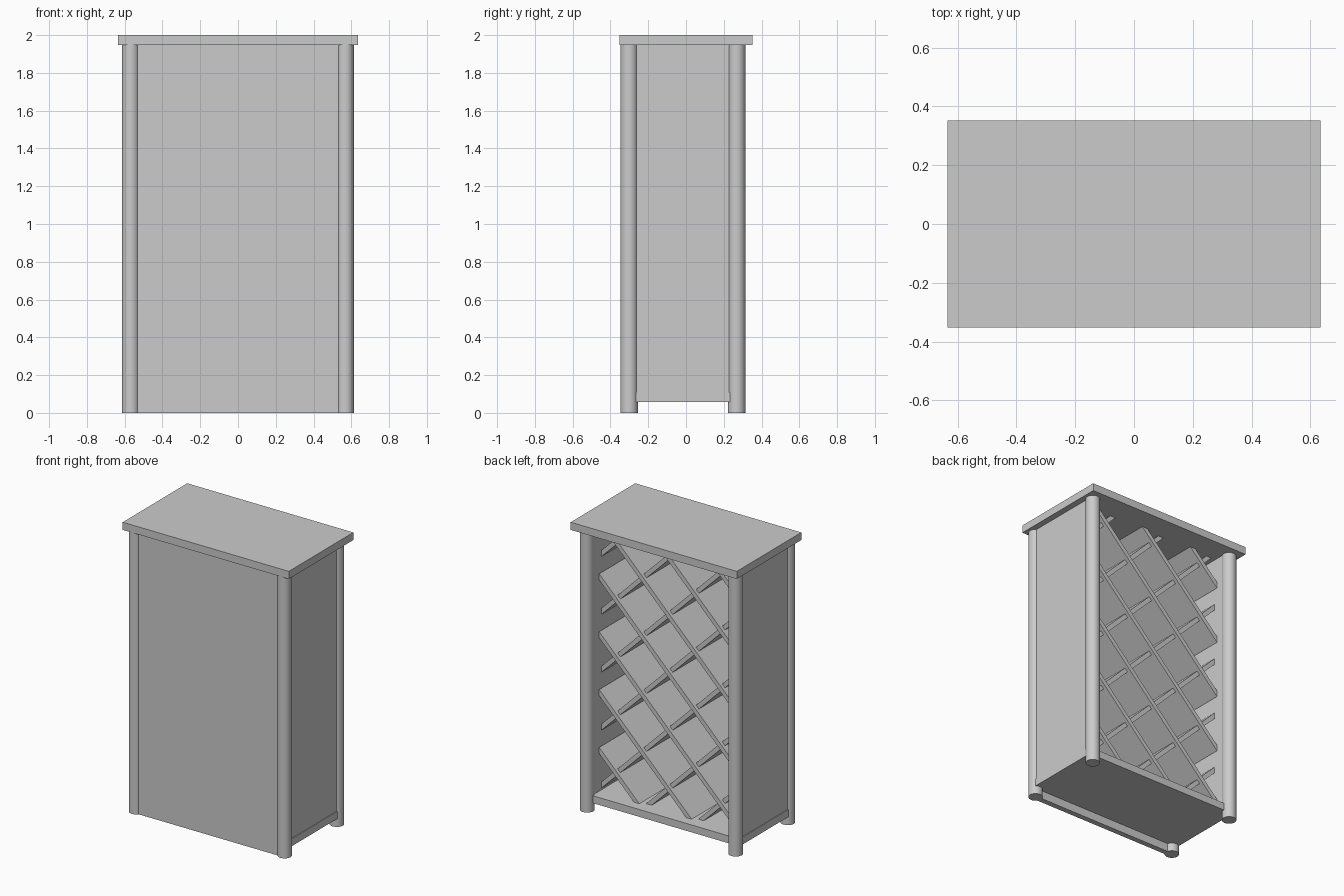
import bpy
import bmesh
import math
from mathutils import Matrix, Vector

default = bpy.data.objects.get("Cube")
if default:
    bpy.data.objects.remove(default, do_unlink=True)

grey = bpy.data.materials.new("plain grey")
grey.use_nodes = True
grey.diffuse_color = (0.6, 0.6, 0.6, 1)
grey.node_tree.nodes["Principled BSDF"].inputs["Base Color"].default_value = (0.6, 0.6, 0.6, 1)


def finish(name, bm):
    mesh = bpy.data.meshes.new(name)
    bm.to_mesh(mesh)
    bm.free()
    mesh.materials.append(grey)
    obj = bpy.data.objects.new(name, mesh)
    bpy.context.collection.objects.link(obj)
    return obj


def box(name, low, high):
    low, high = Vector(low), Vector(high)
    bm = bmesh.new()
    bmesh.ops.create_cube(bm, size=1, matrix=Matrix.Translation((low + high) / 2)
                          @ Matrix.Diagonal((*(high - low), 1)))
    return finish(name, bm)


POST_X, FRONT_Y, BACK_Y, RADIUS = 0.568, -0.301, 0.268, 0.046
TOP_Z, FLOOR_Z = 1.947, 0.108

# Boards
box("top_board", (-0.635, -0.352, TOP_Z), (0.635, 0.352, 2))
box("bottom_board", (-0.597, FRONT_Y, 0.057), (0.597, 0.27, FLOOR_Z))
box("front_panel", (-POST_X, -0.328, 0), (POST_X, -0.29, TOP_Z))
box("left_side_panel", (0.53, FRONT_Y, FLOOR_Z), (0.592, BACK_Y, TOP_Z))
box("right_side_panel", (-0.592, FRONT_Y, FLOOR_Z), (-0.53, BACK_Y, TOP_Z))

# Round corner posts
for side, x in (("left", POST_X), ("right", -POST_X)):
    for end, y in (("front", FRONT_Y), ("back", BACK_Y)):
        bm = bmesh.new()
        bmesh.ops.create_cone(bm, cap_ends=True, segments=32, radius1=RADIUS, radius2=RADIUS,
                              depth=TOP_Z, matrix=Matrix.Translation((x, y, TOP_Z / 2)))
        post = finish(f"{end}_{side}_post", bm)
        bpy.ops.object.select_all(action="DESELECT")
        post.select_set(True)
        bpy.context.view_layer.objects.active = post
        bpy.ops.object.shade_smooth_by_angle(angle=math.radians(40))

# Crossed deep slats at 45 degrees, trimmed to the inside of the cabinet
STEP, START = 0.4, -0.13
SLAT_FRONT = -0.29
LIMITS = [((0.524, 0, 0), (1, 0, 0)), ((-0.524, 0, 0), (-1, 0, 0)),
          ((0, 0, TOP_Z), (0, 0, 1)), ((0, 0, FLOOR_Z), (0, 0, -1))]


def slat(name, height, direction, back):
    bm = bmesh.new()
    place = (Matrix.Translation((0, (SLAT_FRONT + back) / 2, height))
             @ Matrix.Rotation(-direction * math.radians(45), 4, "Y")
             @ Matrix.Diagonal((4, back - SLAT_FRONT, 0.03, 1)))
    bmesh.ops.create_cube(bm, size=1, matrix=place)
    for point, normal in LIMITS:
        cut = bmesh.ops.bisect_plane(bm, geom=bm.verts[:] + bm.edges[:] + bm.faces[:],
                                     plane_co=point, plane_no=normal, clear_outer=True)
        edges = [e for e in cut["geom_cut"] if isinstance(e, bmesh.types.BMEdge)]
        if edges:
            bmesh.ops.holes_fill(bm, edges=edges)
    bmesh.ops.recalc_face_normals(bm, faces=bm.faces[:])
    finish(name, bm)


for i in range(7):
    slat(f"rising_slat_{i + 1}", START + i * STEP, 1, 0.2)
    slat(f"falling_slat_{i + 1}", START + i * STEP, -1, 0.175)
